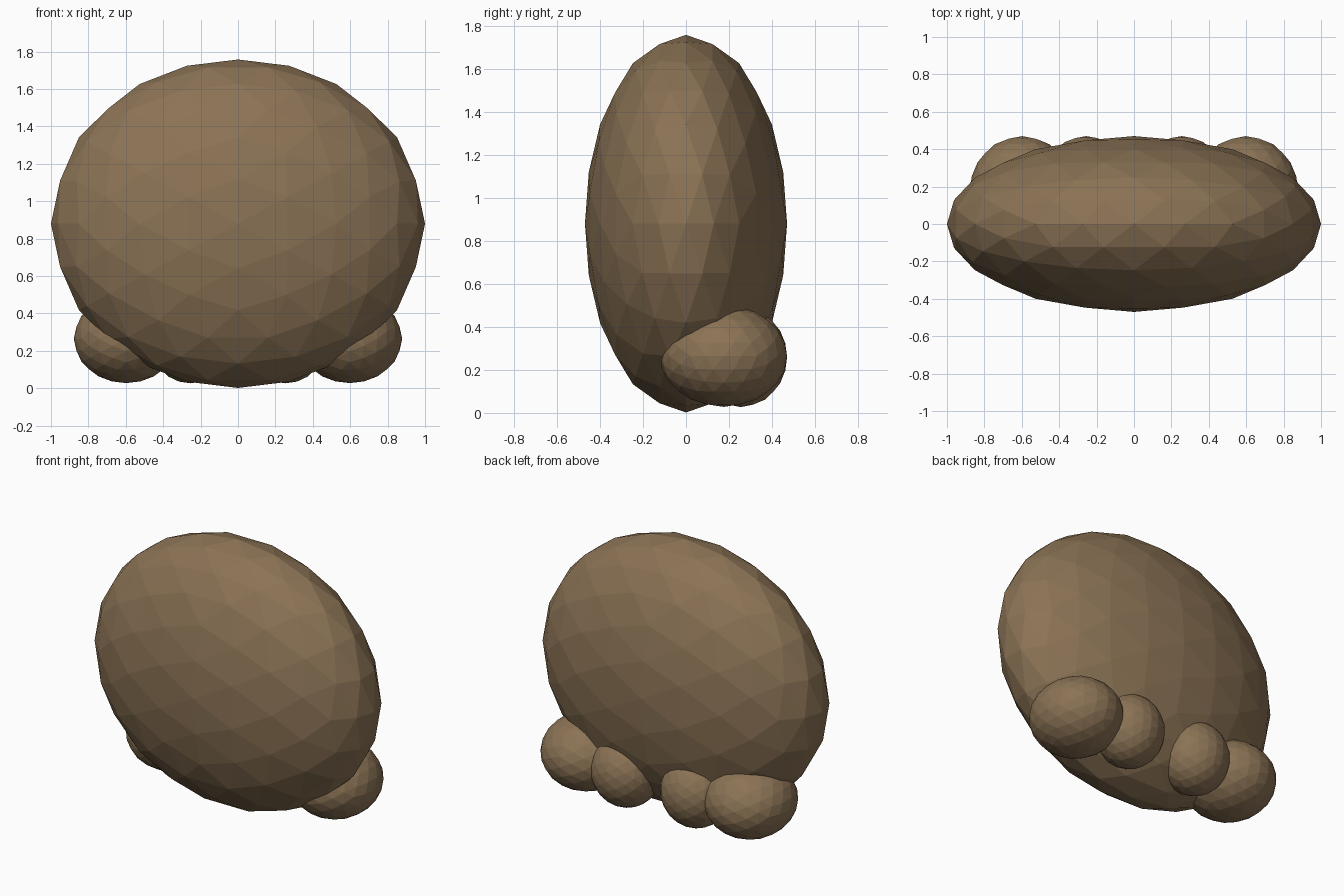
import bpy, bmesh, math
from mathutils import Vector

if "Cube" in bpy.data.objects:
    bpy.data.objects.remove(bpy.data.objects["Cube"])

brown = bpy.data.materials.new("warm_brown")
brown.diffuse_color = (0.258, 0.171, 0.091, 1.0)
brown.use_nodes = True
brown.node_tree.nodes["Principled BSDF"].inputs["Base Color"].default_value = brown.diffuse_color


def faceted_ball(name, centre, radii, levels=2):
    """Flat-shaded ellipsoid from an icosahedron with an edge across its top."""
    bm = bmesh.new()
    g = (1 + math.sqrt(5)) / 2
    for a in (-1, 1):
        for b in (-g, g):
            for co in ((a, 0, b), (0, b, a), (b, a, 0)):
                bm.verts.new(Vector(co).normalized())
    bmesh.ops.convex_hull(bm, input=bm.verts[:])
    for _ in range(levels):
        bmesh.ops.subdivide_edges(bm, edges=bm.edges[:], cuts=1, use_grid_fill=True)
        for v in bm.verts:
            v.co.normalize()
    for v in bm.verts:
        v.co = Vector([c + r * u for c, r, u in zip(centre, radii, v.co)])
    bmesh.ops.triangulate(bm, faces=bm.faces[:])
    bmesh.ops.recalc_face_normals(bm, faces=bm.faces[:])
    mesh = bpy.data.meshes.new(name)
    bm.to_mesh(mesh)
    bm.free()
    mesh.materials.append(brown)
    obj = bpy.data.objects.new(name, mesh)
    bpy.context.collection.objects.link(obj)
    return obj


# Large flattened body
faceted_ball("body", (0, 0, 0.88), (1.0, 0.47, 0.878))

# Two lobes on each side, low at the back
for side, sx in (("left", -1), ("right", 1)):
    faceted_ball("outer_lobe_" + side, (sx * 0.598, 0.175, 0.265), (0.28, 0.295, 0.237))
    faceted_ball("inner_lobe_" + side, (sx * 0.255, 0.255, 0.26), (0.22, 0.215, 0.233))
